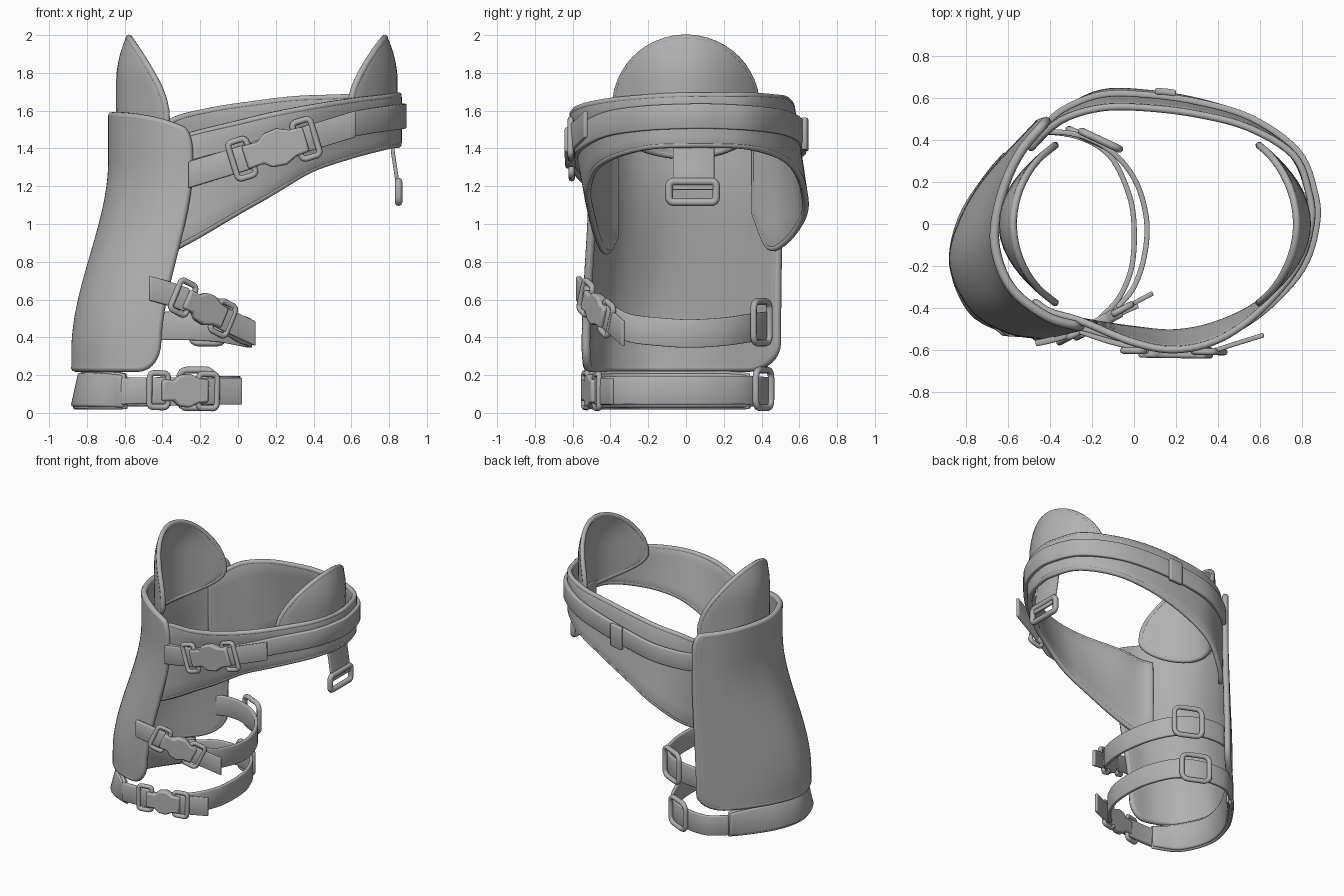
import bpy, bmesh, math
from mathutils import Vector, Matrix

if "Cube" in bpy.data.objects:
    bpy.data.objects.remove(bpy.data.objects["Cube"])

grey = bpy.data.materials.new("plain grey")
grey.diffuse_color = (0.44, 0.44, 0.44, 1)
grey.use_nodes = True
grey.node_tree.nodes["Principled BSDF"].inputs["Base Color"].default_value = grey.diffuse_color


def link(name, data):
    ob = bpy.data.objects.new(name, data)
    bpy.context.collection.objects.link(ob)
    data.materials.append(grey)
    return ob


def spline(pts, n):
    """Catmull-Rom through points of any dimension, n samples per span."""
    p = [Vector(q) for q in pts]
    p = [2 * p[0] - p[1]] + p + [2 * p[-1] - p[-2]]
    out = []
    for i in range(1, len(p) - 2):
        a, b, c, d = p[i - 1:i + 3]
        for k in range(n):
            t = k / n
            out.append(0.5 * (2 * b + (c - a) * t + (2 * a - 5 * b + 4 * c - d) * t * t
                              + (3 * b - a - 3 * c + d) * t ** 3))
    return out + [p[-2]]


def tube(name, path, r, matrix=None):
    """Closed round tube through the points."""
    cu = bpy.data.curves.new(name, 'CURVE')
    cu.dimensions = '3D'
    cu.bevel_depth, cu.bevel_resolution = r, 2
    s = cu.splines.new('POLY')
    s.points.add(len(path) - 1)
    for q, v in zip(s.points, path):
        q.co = (*v, 1)
    s.use_cyclic_u = True
    ob = link(name, cu)
    if matrix:
        ob.matrix_world = matrix
    return ob


def sheet(name, rows, th, piping=0):
    """Thick cloth from a grid of points, with optional piped border."""
    bm = bmesh.new()
    vs = [[bm.verts.new(v) for v in r] for r in rows]
    for a, b in zip(vs, vs[1:]):
        for j in range(len(a) - 1):
            bm.faces.new((a[j], a[j + 1], b[j + 1], b[j])).smooth = True
    me = bpy.data.meshes.new(name)
    bm.to_mesh(me)
    bm.free()
    ob = link(name, me)
    m = ob.modifiers.new("thickness", 'SOLIDIFY')
    m.thickness, m.offset = th, 0
    m = ob.modifiers.new("soft edge", 'BEVEL')
    m.width, m.segments, m.limit_method = th * 0.25, 2, 'ANGLE'
    m.angle_limit = math.radians(50)
    if piping:
        edge = (rows[0] + [r[-1] for r in rows[1:]] + rows[-1][-2::-1]
                + [r[0] for r in rows[-2:0:-1]])
        tube(name + "_piping", edge, piping)
    return ob


def ribbon(name, pts, th=0.02, n=6, push=0.0, piping=0, nv=3):
    """Band along (x, y, z_low, z_high, lean) points; lean tips the top edge outward."""
    s = spline(pts, n)
    rows = []
    for i, q in enumerate(s):
        t = s[min(i + 1, len(s) - 1)] - s[max(i - 1, 0)]
        o = Vector((t[1], -t[0])).normalized()
        row = []
        for k in range(nv):
            f = k / (nv - 1)
            d = push + q[4] * (f - 0.5)
            row.append(Vector((q[0] + o.x * d, q[1] + o.y * d, q[2] + (q[3] - q[2]) * f)))
        rows.append(row)
    return sheet(name, rows, th, piping)


def band(name, pts, half, **kw):
    return ribbon(name, [(*p[:2], p[2] - half, p[2] + half, 0) for p in pts], **kw)


def basis(u, at):
    u = Vector(u).normalized()
    n = u.cross(Vector((0, 0, 1))).normalized()
    v = n.cross(u)
    return Matrix.Translation(at) @ Matrix((u, v, n)).transposed().to_4x4()


def frame(name, at, u, w, h, r=0.016):
    """Rounded rectangular buckle ring."""
    c, path = min(w, h) * 0.22, []
    for k, (sx, sy) in enumerate([(1, 1), (-1, 1), (-1, -1), (1, -1)]):
        for j in range(5):
            a = math.pi / 2 * (k + j / 4)
            path.append((sx * (w / 2 - c) + c * math.cos(a), sy * (h / 2 - c) + c * math.sin(a), 0))
    tube(name, path, r, basis(u, at))


def clasp(name, start, a, c, end, half, h):
    """Side-release clasp: tab, ring, body, ring and a loose tail."""
    start, a, c, end = map(Vector, (start, a, c, end))
    u = c - a
    band(name + "_tab", [start, (start + a) / 2, a + u * 0.15], half, th=0.03)
    band(name + "_tail", [c - u * 0.2, c, (c + end) / 2, end], half, th=0.022)
    frame(name + "_ring_left", a, u, 0.10, h)
    frame(name + "_ring_right", c, u, 0.10, h)
    L = u.length
    top = [(-0.45, 0.32), (-0.2, 0.3), (-0.1, 0.46), (0.12, 0.5), (0.3, 0.36), (0.5, 0.34)]
    prof = top + [(x, -y) for x, y in reversed(top)]
    bm = bmesh.new()
    f = bm.faces.new([bm.verts.new((x * L, y * h, -0.022)) for x, y in prof])
    e = bmesh.ops.extrude_face_region(bm, geom=[f])
    bmesh.ops.translate(bm, verts=[v for v in e['geom'] if isinstance(v, bmesh.types.BMVert)],
                        vec=(0, 0, 0.055))
    bmesh.ops.recalc_face_normals(bm, faces=bm.faces)
    me = bpy.data.meshes.new(name + "_body")
    bm.to_mesh(me)
    bm.free()
    ob = link(name + "_body", me)
    ob.matrix_world = basis(u, (a + c) / 2)
    m = ob.modifiers.new("round", 'BEVEL')
    m.width, m.segments = 0.012, 2


# Thigh panel: two plan curves blended by height, rounded corners
top = spline([(-0.26, -0.49), (-0.42, -0.44), (-0.59, -0.30), (-0.665, -0.09),
              (-0.635, 0.13), (-0.55, 0.33), (-0.42, 0.49)], 8)
low = spline([(-0.43, -0.53), (-0.60, -0.50), (-0.765, -0.395), (-0.86, -0.19),
              (-0.81, 0.02), (-0.68, 0.23), (-0.45, 0.48)], 8)


def at(curve, t):
    f = min(max(t, 0), 1) * (len(curve) - 1)
    i = min(int(f), len(curve) - 2)
    return curve[i].lerp(curve[i + 1], f - i)


rows = []
NV, NU, R = 44, 40, 0.13
for j in range(NV + 1):
    v = 0.5 - 0.5 * math.cos(math.pi * j / NV)
    d = min(v, 1 - v) * 1.34
    inset = (R - math.sqrt(R * R - (R - d) ** 2) if d < R else 0) * (0.75 if v < 0.5 else 0.3)
    row = []
    for i in range(NU + 1):
        t = inset + (1 - 2 * inset) * i / NU
        z = 0.24 + v * (1.33 - 0.09 * max(0, 1 - t / 0.4) ** 2 * v)
        w = min(max((z - 0.33) / 1.0, 0), 1)
        w = w * w * (3 - 2 * w)
        q = at(low, t).lerp(at(top, t), w)
        row.append(Vector((q.x, q.y, z)))
    rows.append(row)
sheet("thigh_panel", rows, 0.042, 0.023)

# Foot band under the panel
ribbon("foot_band", [(-0.60, -0.515, 0.03, 0.2, 0.02), (-0.755, -0.40, 0.03, 0.21, -0.04),
                     (-0.84, -0.19, 0.03, 0.21, -0.04), (-0.80, 0.02, 0.03, 0.21, -0.04),
                     (-0.69, 0.21, 0.03, 0.21, -0.02), (-0.60, 0.33, 0.03, 0.2, 0)][::-1],
       th=0.05, piping=0.012)

# Waist belt: tapered wrap, wide where it meets the panel
belt = [(-0.47, -0.375, 0.93, 1.40, 0), (-0.40, -0.42, 0.855, 1.42, 0),
        (-0.25, -0.465, 0.92, 1.47, 0), (0, -0.535, 1.07, 1.53, 0.06),
        (0.2, -0.56, 1.18, 1.58, 0.08), (0.4, -0.515, 1.29, 1.62, 0.07),
        (0.6, -0.395, 1.36, 1.65, 0.03), (0.78, -0.2, 1.41, 1.67, 0),
        (0.845, 0, 1.42, 1.68, 0), (0.835, 0.15, 1.42, 1.68, 0), (0.76, 0.33, 1.41, 1.68, 0),
        (0.55, 0.48, 1.36, 1.67, -0.04), (0.3, 0.555, 1.28, 1.66, -0.06),
        (0.05, 0.59, 1.17, 1.63, -0.07), (-0.15, 0.59, 1.05, 1.60, -0.07),
        (-0.32, 0.525, 0.92, 1.56, -0.03), (-0.42, 0.44, 0.88, 1.5, 0),
        (-0.49, 0.365, 1.05, 1.44, 0)]
ribbon("waist_belt", belt, th=0.035, piping=0.018, nv=7)

# Webbing strap around the belt
heights = [1.27, 1.34, 1.41, 1.47, 1.53, 1.56, 1.57, 1.57, 1.56, 1.54, 1.51, 1.47, 1.43, 1.39, 1.36]
band("belt_strap", [(b[0], b[1], z) for b, z in zip(belt[2:17], heights)], 0.066, th=0.03, push=0.028)
clasp("belt_clasp", (-0.26, -0.51, 1.26), (0.02, -0.605, 1.345), (0.36, -0.61, 1.45),
      (0.62, -0.53, 1.53), 0.07, 0.2)
band("belt_keeper", [(0.20, 0.625, 1.48), (0.15, 0.632, 1.475), (0.10, 0.635, 1.47)], 0.085, th=0.03)


# Oval pads standing above the belt on both sides
def pad(name, side, x0, depth, zmid, zlow):
    rows = []
    for j in range(25):
        a = 0.05 + (math.pi - 0.1) * j / 24
        c = math.cos(a)
        z = zmid + c * ((1.985 - zmid) if c > 0 else (zmid - zlow))
        row = []
        for i in range(17):
            y = 0.375 * math.sin(a) * (i / 8 - 1)
            x = x0 - depth * (y / 0.365) ** 2 - 0.06 * (max(0, z - 1.75) / 0.25) ** 2
            row.append(Vector((side * x, y, z)))
        rows.append(row)
    sheet(name, rows, 0.03, 0.018)


pad("left_pad", -1, 0.63, 0.24, 1.55, 1.36)
pad("right_pad", 1, 0.83, 0.22, 1.62, 1.44)

# Hanging tab with its ring
sheet("hanging_tab", [[Vector((x, y, z)) for y in (-0.07, 0.04, 0.15)]
                      for x, z in ((0.815, 1.47), (0.82, 1.38), (0.835, 1.28), (0.85, 1.18))], 0.02)
frame("hanging_ring", (0.85, 0.035, 1.17), (0, 1, 0), 0.25, 0.11, 0.02)

# Upper thigh strap
band("upper_strap", [(-0.52, 0.42, 0.45), (-0.40, 0.44, 0.46), (-0.25, 0.42, 0.46),
                     (-0.1, 0.34, 0.45), (0.01, 0.2, 0.43), (0.06, 0.02, 0.42),
                     (0.05, -0.15, 0.43), (0.0, -0.30, 0.45), (-0.08, -0.40, 0.50)], 0.075, th=0.025)
frame("upper_rear_buckle", (-0.16, 0.40, 0.48), (0.9, -0.42, 0), 0.2, 0.22, 0.018)
clasp("upper_clasp", (-0.47, -0.57, 0.66), (-0.29, -0.53, 0.61), (-0.08, -0.42, 0.50),
      (0.09, -0.33, 0.42), 0.065, 0.17)

# Lower thigh strap
band("lower_strap", [(-0.60, 0.34, 0.11), (-0.47, 0.43, 0.11), (-0.28, 0.42, 0.115),
                     (-0.12, 0.33, 0.12), (-0.03, 0.16, 0.12), (0.0, 0, 0.12),
                     (-0.01, -0.2, 0.12), (-0.07, -0.35, 0.12), (-0.16, -0.45, 0.115)], 0.075, th=0.025)
frame("lower_rear_buckle", (-0.22, 0.41, 0.127), (0.9, -0.4, 0), 0.2, 0.2, 0.018)
clasp("lower_clasp", (-0.62, -0.52, 0.115), (-0.42, -0.53, 0.12), (-0.16, -0.47, 0.115),
      (0.02, -0.39, 0.115), 0.07, 0.18)

# Smooth shading with sharp creases kept
for ob in bpy.data.objects:
    if ob.type == 'MESH':
        bpy.ops.object.select_all(action='DESELECT')
        ob.select_set(True)
        bpy.context.view_layer.objects.active = ob
        bpy.ops.object.shade_smooth_by_angle(angle=math.radians(40))
